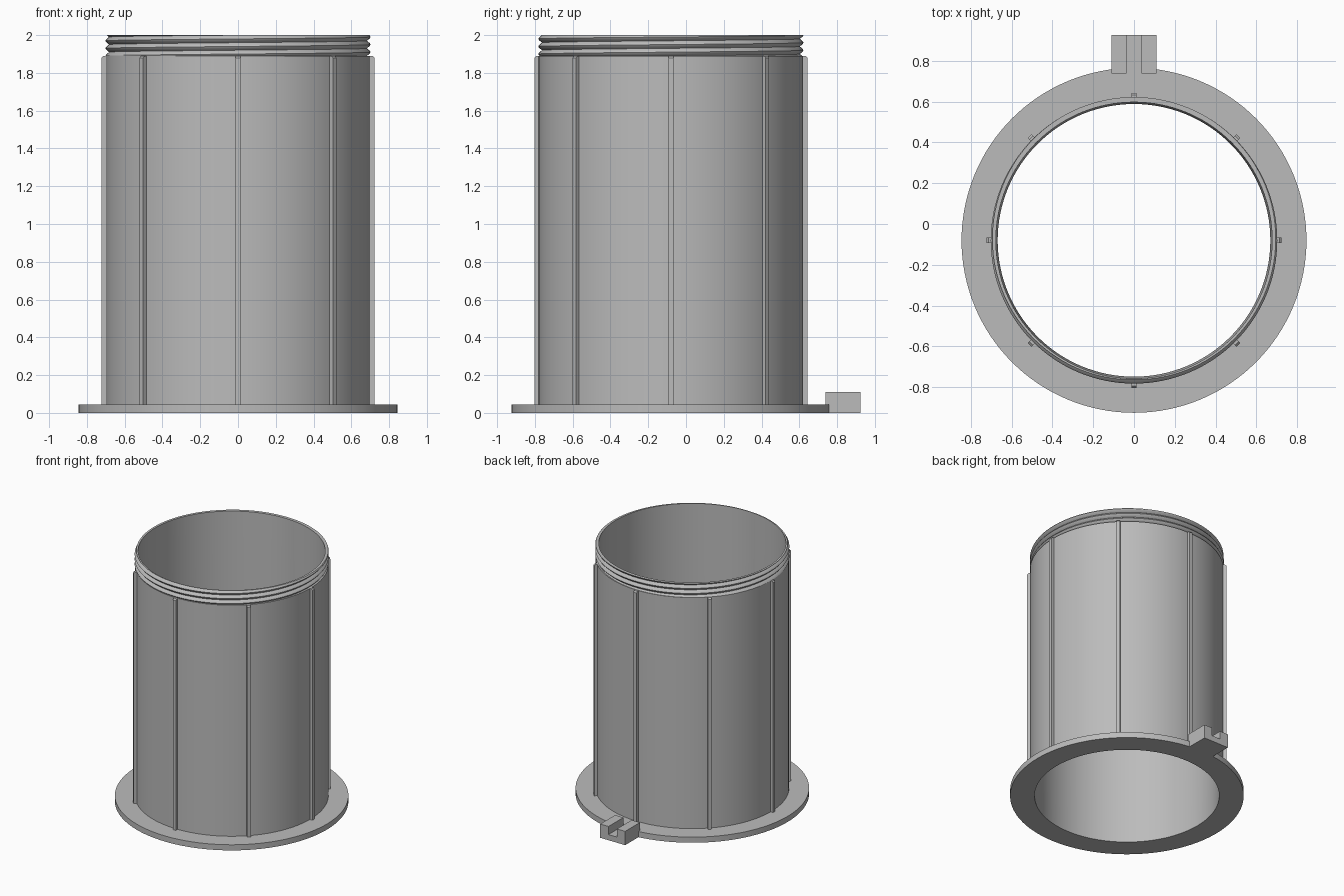
import bpy, bmesh, math
from mathutils import Matrix

if "Cube" in bpy.data.objects:
    bpy.data.objects.remove(bpy.data.objects["Cube"])

SEG = 128
CY = -0.08          # tube axis in y
SHOULDER, TOP = 1.89, 2.0
FLANGE_R, FLANGE_H = 0.845, 0.045
BODY_R, ROOT_R = 0.70, 0.683
BORE_TOP, BORE_LOW = 0.677, 0.668
PITCH = 0.04

grey = bpy.data.materials.new("plain_grey")
grey.use_nodes = True
grey.diffuse_color = (0.5, 0.5, 0.5, 1)
grey.node_tree.nodes["Principled BSDF"].inputs["Base Color"].default_value = (0.5, 0.5, 0.5, 1)


def finish(name, bm, smooth=False):
    bmesh.ops.remove_doubles(bm, verts=bm.verts, dist=0.0002)
    bmesh.ops.recalc_face_normals(bm, faces=bm.faces)
    mesh = bpy.data.meshes.new(name)
    bm.to_mesh(mesh)
    bm.free()
    mesh.materials.append(grey)
    ob = bpy.data.objects.new(name, mesh)
    bpy.context.collection.objects.link(ob)
    if smooth:
        bpy.ops.object.select_all(action='DESELECT')
        ob.select_set(True)
        bpy.context.view_layer.objects.active = ob
        bpy.ops.object.shade_smooth_by_angle(angle=math.radians(25))
    return ob


def skin(bm, rings):
    """Bridge successive rows of points, dropping collapsed quads."""
    rows = [[bm.verts.new(p) for p in ring] for ring in rings]
    for a, b in zip(rows, rows[1:]):
        for i in range(len(a) - 1):
            if (a[i].co - b[i].co).length + (a[i + 1].co - b[i + 1].co).length > 0.0005:
                bm.faces.new((a[i], a[i + 1], b[i + 1], b[i]))


def polar(r, t, z):
    return (r * math.cos(t), CY + r * math.sin(t), z)


angles = [2 * math.pi * i / SEG for i in range(SEG + 1)]


def thread_radius(z, t):
    """Triangular helical thread profile with a narrow flat crest."""
    phase = ((z - SHOULDER) / PITCH - t / (2 * math.pi)) % 1
    return ROOT_R + (BODY_R + 0.002 - ROOT_R) * min(1, 2.4 * min(phase, 1 - phase))


# Flange, plain wall and slightly drafted bore
bm = bmesh.new()
profile = [(BORE_TOP, TOP), (BORE_LOW, FLANGE_H), (BORE_LOW, 0), (FLANGE_R, 0),
           (FLANGE_R, FLANGE_H), (BODY_R, FLANGE_H), (BODY_R, SHOULDER), (ROOT_R, SHOULDER)]
skin(bm, [[polar(r, t, z) for t in angles] for r, z in profile])
finish("flanged_tube", bm, True)

# Helical thread around the neck, with rows that follow the helix
bm = bmesh.new()
rings = [[polar(ROOT_R - 0.002, t, SHOULDER) for t in angles]]
for k in range(-6, 19):
    ring = []
    for t in angles:
        z = SHOULDER + PITCH * (k / 6 + t / (2 * math.pi))
        z = max(SHOULDER, min(TOP, z))
        ring.append(polar(thread_radius(z, t), t, z))
    rings.append(ring)
rings.append([polar(BORE_TOP, t, TOP) for t in angles])
skin(bm, rings)
finish("threaded_neck", bm, True)


def box(bm, x, y, z):
    """Add a box from (min, max) pairs and return its vertices."""
    size = Matrix.Diagonal((x[1] - x[0], y[1] - y[0], z[1] - z[0], 1))
    mid = Matrix.Translation([(a + b) / 2 for a, b in (x, y, z)])
    return bmesh.ops.create_cube(bm, size=1, matrix=mid @ size)["verts"]


# Eight vertical grip ribs with a chamfered upper outer edge
for n in range(8):
    bm = bmesh.new()
    verts = box(bm, (BODY_R - 0.01, 0.723), (-0.013, 0.013), (FLANGE_H - 0.01, SHOULDER))
    edge = [e for e in bm.edges if all(v.co.z > 1 and v.co.x > BODY_R for v in e.verts)]
    bmesh.ops.bevel(bm, geom=edge, offset=0.01, segments=1, affect='EDGES')
    bm.transform(Matrix.Translation((0, CY, 0)) @ Matrix.Rotation(n * math.pi / 4, 4, 'Z'))
    finish("rib_%d" % (n + 1), bm)

# Slotted lug at the back of the flange
for side, name in ((1, "left"), (-1, "right")):
    bm = bmesh.new()
    box(bm, sorted((side * 0.037, side * 0.11)), (0.738, 0.925), (0, 0.11))
    finish("lug_block_" + name, bm)
bm = bmesh.new()
box(bm, (-0.037, 0.037), (0.75, 0.925), (0, FLANGE_H))
finish("lug_floor", bm)
